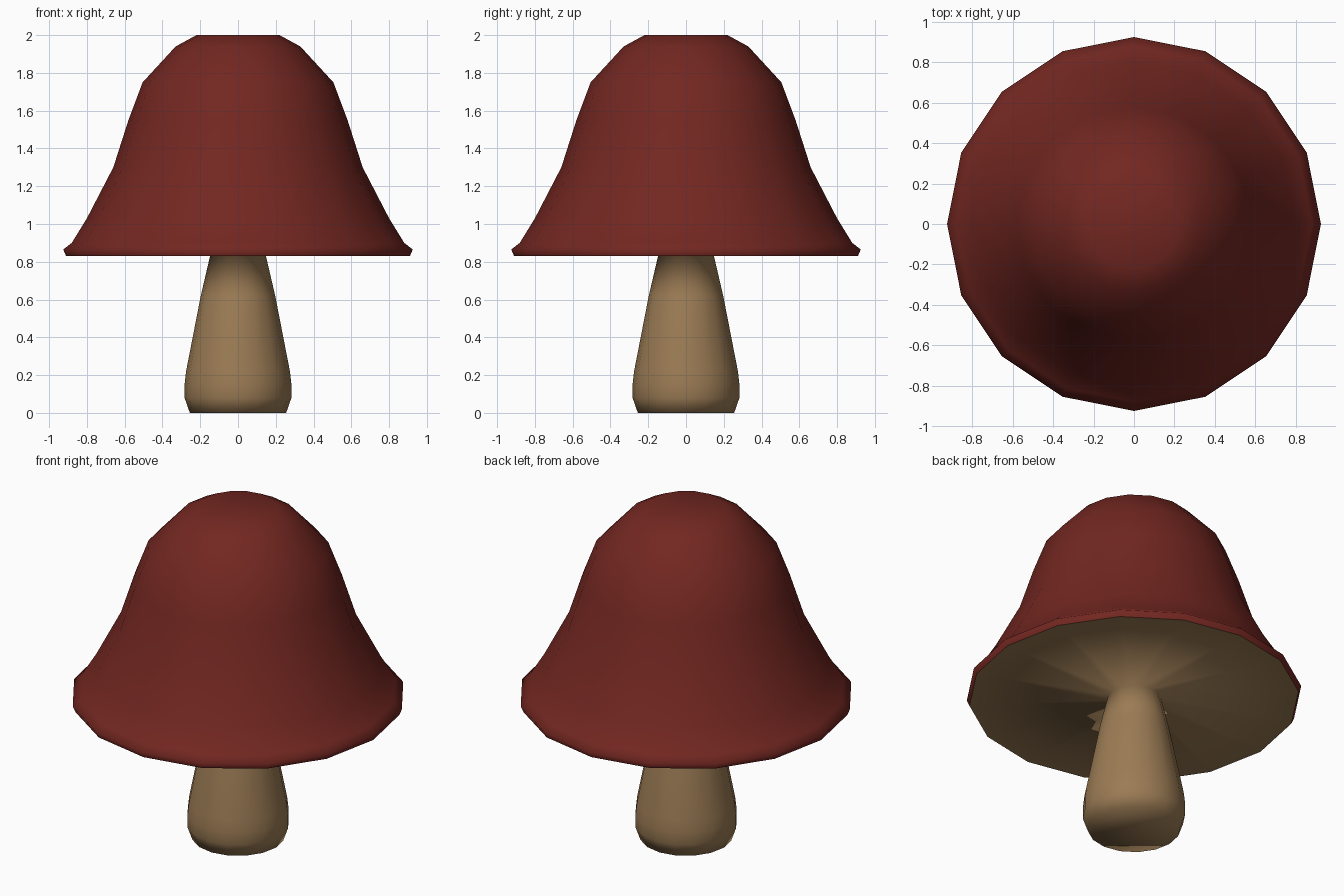
import bpy, bmesh
from math import sin, cos, tau

if "Cube" in bpy.data.objects:
    bpy.data.objects.remove(bpy.data.objects["Cube"])

SIDES = 16


def material(name, color):
    m = bpy.data.materials.new(name)
    m.diffuse_color = (*color, 1)
    m.use_nodes = True
    m.node_tree.nodes["Principled BSDF"].inputs["Base Color"].default_value = m.diffuse_color
    return m


def lathe(name, profile, mat, close_start=False, close_end=False):
    """Turn an (r, z) profile, listed bottom to top along the outside, around z."""
    bm = bmesh.new()
    rings = [[bm.verts.new((r * cos(tau * i / SIDES), r * sin(tau * i / SIDES), z))
              for i in range(SIDES)] for r, z in profile]
    for a, b in zip(rings, rings[1:]):
        for i in range(SIDES):
            j = (i + 1) % SIDES
            bm.faces.new((a[i], a[j], b[j], b[i]))
    if close_start:
        bm.faces.new(rings[0][::-1])
    if close_end:
        bm.faces.new(rings[-1])
    for f in bm.faces:
        f.smooth = True
    mesh = bpy.data.meshes.new(name)
    bm.to_mesh(mesh)
    bm.free()
    mesh.materials.append(mat)
    obj = bpy.data.objects.new(name, mesh)
    bpy.context.collection.objects.link(obj)
    return obj


red = material("cap_red", (0.17, 0.02, 0.015))
tan = material("stem_tan", (0.33, 0.20, 0.09))

# Bell-shaped cap, open underneath
lathe("cap", [(0.91, 0.83), (0.925, 0.865), (0.88, 0.90), (0.80, 1.03),
              (0.66, 1.30), (0.58, 1.55), (0.505, 1.75), (0.33, 1.94),
              (0.22, 2.0)], red, close_end=True)

# Stem flowing into the flat underside of the cap
lathe("stem_and_underside", [(0.255, 0.0), (0.283, 0.08), (0.283, 0.15),
                             (0.275, 0.22), (0.197, 0.62), (0.148, 0.83),
                             (0.91, 0.83)], tan, close_start=True)
